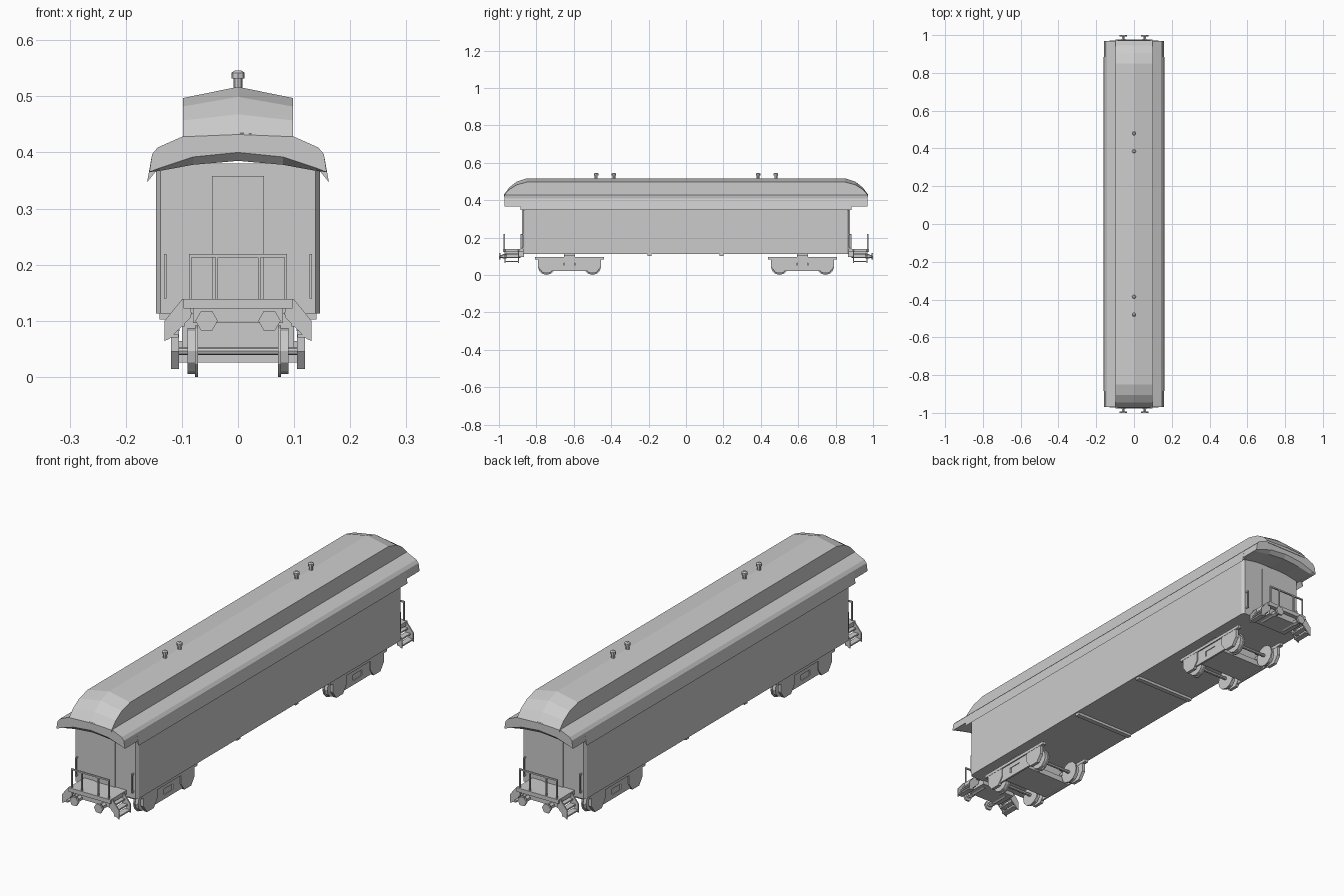
import bpy, bmesh, math
from mathutils import Matrix, Vector

if "Cube" in bpy.data.objects:
    bpy.data.objects.remove(bpy.data.objects["Cube"])

grey = bpy.data.materials.new("plain_grey")
grey.diffuse_color = (0.6, 0.6, 0.6, 1)
grey.use_nodes = True
grey.node_tree.nodes["Principled BSDF"].inputs["Base Color"].default_value = grey.diffuse_color


def finish(name, bm):
    bmesh.ops.recalc_face_normals(bm, faces=bm.faces)
    me = bpy.data.meshes.new(name)
    bm.to_mesh(me)
    bm.free()
    me.materials.append(grey)
    ob = bpy.data.objects.new(name, me)
    bpy.context.collection.objects.link(ob)
    return ob


def box(bm, x0, x1, y0, y1, z0, z1):
    m = Matrix.Translation(((x0 + x1) / 2, (y0 + y1) / 2, (z0 + z1) / 2))
    m = m @ Matrix.Diagonal((abs(x1 - x0), abs(y1 - y0), abs(z1 - z0), 1))
    bmesh.ops.create_cube(bm, size=1, matrix=m)


def cyl(bm, c, r, length, axis, sides=8, r2=None):
    rot = {"X": Matrix.Rotation(math.pi / 2, 4, "Y"),
           "Y": Matrix.Rotation(math.pi / 2, 4, "X"), "Z": Matrix()}[axis]
    bmesh.ops.create_cone(bm, cap_ends=True, segments=sides, radius1=r,
                          radius2=r if r2 is None else r2, depth=length,
                          matrix=Matrix.Translation(c) @ rot)


def loft(bm, rings):
    """Join rings of points into a capped solid."""
    vs = [[bm.verts.new(p) for p in ring] for ring in rings]
    n = len(vs[0])
    for a, b in zip(vs, vs[1:]):
        for i in range(n):
            bm.faces.new((a[i], a[(i + 1) % n], b[(i + 1) % n], b[i]))
    bm.faces.new(vs[0])
    bm.faces.new(vs[-1])


def mirror_points(half):
    return half + [(-x, z) for x, z in reversed(half) if x > 0]


# Car body with chamfered corners
bm = bmesh.new()
plan = [(0.138, -0.872), (0.146, -0.86), (0.146, 0.86), (0.138, 0.872),
        (-0.138, 0.872), (-0.146, 0.86), (-0.146, -0.86), (-0.138, -0.872)]
loft(bm, [[(x, y, z) for x, y in plan] for z in (0.113, 0.38)])
finish("car_body", bm)

# Lower roof, with the end rim raked inward underneath
bm = bmesh.new()
top = [(0.0, 0.435), (0.1, 0.428), (0.143, 0.409), (0.153, 0.397), (0.158, 0.365)]
under = [(0.14, 0.367), (0.08, 0.378), (0.0, 0.385)]
half = top + under
profile = half + [(-x, z) for x, z in reversed(half[1:-1])]
low = {0.365: 0.365, 0.367: 0.372, 0.378: 0.392, 0.385: 0.4}
end = [(x, low.get(z, z)) for x, z in profile]
loft(bm, [[(x, y, z) for x, z in p] for y, p in
          ((-0.97, end), (-0.955, profile), (0.955, profile), (0.97, end))])
finish("lower_roof", bm)

# Flared eave along both sides
bm = bmesh.new()
for s in (-1, 1):
    eave = [(0.145, 0.375), (0.154, 0.392), (0.162, 0.347), (0.158, 0.352), (0.145, 0.368)]
    loft(bm, [[(s * x, y, z) for x, z in eave] for y in (-0.885, 0.885)])
finish("side_eaves", bm)

# Raised upper roof curving down at each end
bm = bmesh.new()
curve = [(0.972, 0.432, 0.428), (0.945, 0.468, 0.457), (0.905, 0.499, 0.482), (0.85, 0.517, 0.497)]
stations = [(-y, a, b) for y, a, b in curve] + [(y, a, b) for y, a, b in reversed(curve)]
loft(bm, [[(-0.098, y, 0.42), (-0.098, y, b), (0, y, a), (0.098, y, b), (0.098, y, 0.42)]
          for y, a, b in stations])
finish("upper_roof", bm)

# Roof vents
bm = bmesh.new()
for y in (-0.48, -0.385, 0.385, 0.48):
    cyl(bm, (0, y, 0.523), 0.008, 0.022, "Z")
    cyl(bm, (0, y, 0.537), 0.012, 0.01, "Z")
    cyl(bm, (0, y, 0.544), 0.012, 0.004, "Z", r2=0.006)
finish("roof_vents", bm)

# Cross beams under the floor
bm = bmesh.new()
for y in (-0.195, 0.19):
    box(bm, -0.14, 0.14, y - 0.01, y + 0.01, 0.102, 0.114)
finish("floor_beams", bm)

for e, side in ((-1, "front"), (1, "back")):
    # Door
    bm = bmesh.new()
    box(bm, -0.046, 0.046, e * 0.86, e * 0.876, 0.138, 0.358)
    finish(side + "_door", bm)

    # End platform
    bm = bmesh.new()
    box(bm, -0.097, 0.097, e * 0.865, e * 0.978, 0.122, 0.139)
    box(bm, -0.08, 0.08, e * 0.865, e * 0.96, 0.096, 0.122)
    finish(side + "_platform", bm)

    # Platform railing
    bm = bmesh.new()
    for x in (-0.085, -0.038, 0.038, 0.085):
        box(bm, x - 0.0025, x + 0.0025, e * 0.969, e * 0.975, 0.135, 0.219)
    box(bm, -0.0875, 0.0875, e * 0.969, e * 0.975, 0.213, 0.219)
    finish(side + "_railing", bm)

    # Steps on both sides of the platform
    bm = bmesh.new()
    for s in (-1, 1):
        cheek = [(0.085, 0.139), (0.1, 0.138), (0.131, 0.1), (0.131, 0.064), (0.122, 0.068), (0.085, 0.105)]
        for y in (0.892, 0.966):
            loft(bm, [[(s * x, e * (y + d), z) for x, z in cheek] for d in (0, 0.005)])
        for x, z in ((0.118, 0.07), (0.107, 0.09), (0.095, 0.11)):
            box(bm, s * (x - 0.012), s * (x + 0.012), e * 0.894, e * 0.969, z, z + 0.006)
    finish(side + "_steps", bm)

    # Grab handles beside the door
    bm = bmesh.new()
    for s in (-1, 1):
        box(bm, s * 0.127, s * 0.132, e * 0.88, e * 0.885, 0.14, 0.219)
        for z in (0.143, 0.216):
            box(bm, s * 0.127, s * 0.132, e * 0.865, e * 0.885, z - 0.003, z + 0.003)
    finish(side + "_grab_handles", bm)

    # Buffers
    bm = bmesh.new()
    for x in (-0.056, 0.056):
        cyl(bm, (x, e * 0.94, 0.1), 0.008, 0.11, "Y", 6)
        cyl(bm, (x, e * 0.97, 0.1), 0.012, 0.02, "Y", 6)
        bmesh.ops.create_cone(bm, cap_ends=True, segments=6, radius1=0.02, radius2=0.02, depth=0.008,
                              matrix=Matrix.Translation((x, e * 0.996, 0.1))
                              @ Matrix.Rotation(math.pi / 2, 4, "X") @ Matrix.Rotation(math.pi / 6, 4, "Z"))
    finish(side + "_buffers", bm)

    # Wheels and axles
    mid = e * 0.623
    bm = bmesh.new()
    for d in (-0.123, 0.123):
        cyl(bm, (0, mid + d, 0.046), 0.007, 0.22, "X", 8)
        for s in (-1, 1):
            cyl(bm, (s * 0.081, mid + d, 0.046), 0.041, 0.018, "X", 12)
            cyl(bm, (s * 0.074, mid + d, 0.046), 0.046, 0.006, "X", 12)
    finish(side + "_wheels", bm)

    # Truck side frames with axle guards, springs and centre block
    bm = bmesh.new()
    for s in (-1, 1):
        box(bm, s * 0.104, s * 0.12, mid - 0.185, mid + 0.185, 0.082, 0.095)
        box(bm, s * 0.107, s * 0.115, mid - 0.1, mid + 0.1, 0.064, 0.084)
        box(bm, s * 0.107, s * 0.115, mid - 0.1, mid + 0.1, 0.022, 0.04)
        for d in (-1, 1):
            box(bm, s * 0.107, s * 0.115, mid + d * 0.03, mid + d * 0.1, 0.036, 0.068)
            guard = [(-0.045, 0.084), (0.045, 0.084), (0.045, 0.045), (0.022, 0.014), (-0.022, 0.014), (-0.045, 0.045)]
            loft(bm, [[(s * x, mid + d * 0.123 + y, z) for y, z in guard] for x in (0.105, 0.119)])
        box(bm, s * 0.1, s * 0.112, mid - 0.026, mid + 0.026, 0.04, 0.064)
        box(bm, s * 0.07, s * 0.112, mid - 0.03, mid + 0.03, 0.09, 0.106)
    box(bm, -0.107, 0.107, mid - 0.07, mid + 0.07, 0.026, 0.05)
    box(bm, -0.1, 0.1, mid - 0.03, mid + 0.03, 0.05, 0.114)
    finish(side + "_truck_frame", bm)
